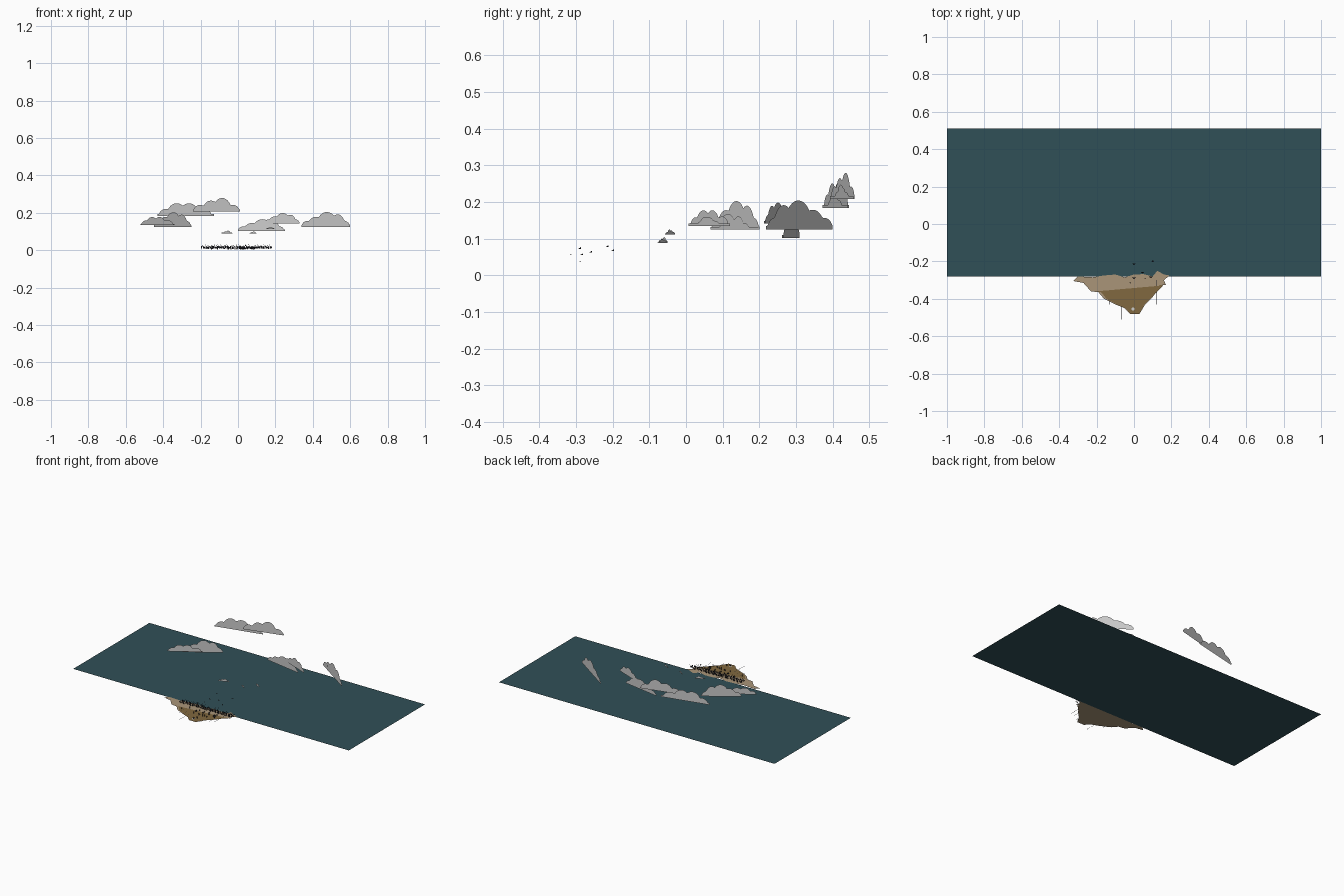
import bpy, math, random
from mathutils import Vector

if "Cube" in bpy.data.objects:
    bpy.data.objects.remove(bpy.data.objects["Cube"])

random.seed(4)


def mat(name, c):
    m = bpy.data.materials.new(name)
    m.diffuse_color = (*c, 1)
    m.use_nodes = True
    m.node_tree.nodes["Principled BSDF"].inputs["Base Color"].default_value = m.diffuse_color
    return m


WATER = mat("water", (0.03, 0.08, 0.095))
SAND = mat("sand", (0.40, 0.30, 0.19))
EARTH = mat("earth", (0.22, 0.14, 0.05))
DARK = mat("dark", (0.015, 0.015, 0.02))
WHITE = mat("white", (0.8, 0.8, 0.8))


def mesh(name, verts, faces, material=None):
    me = bpy.data.meshes.new(name)
    me.from_pydata(verts, [], faces)
    ob = bpy.data.objects.new(name, me)
    bpy.context.collection.objects.link(ob)
    if material:
        me.materials.append(material)
    return ob


def outline(name, pts, z, material):
    return mesh(name, [(x, y, z) for x, y in pts], [range(len(pts))], material)


# water and shore
outline("water", [(-1, -.28), (1, -.28), (1, .51), (-1, .51)], 0, WATER)
shore = [(-.325, -.305), (-.27, -.315), (-.23, -.36), (-.19, -.365), (-.16, -.40), (-.10, -.43),
         (-.05, -.45), (-.02, -.48), (.03, -.48), (.06, -.43), (.10, -.39), (.13, -.35),
         (.15, -.325), (.17, -.325), (.16, -.30), (.19, -.275), (.16, -.27), (.125, -.25),
         (.10, -.28), (.05, -.268), (0, -.27), (-.05, -.285), (-.10, -.27), (-.16, -.275),
         (-.22, -.285), (-.30, -.28)]
outline("sand", shore, .003, SAND)
outline("earth", [(max(-.2, x * .92), min(y, -.32 + .012 * math.sin(x * 60))) for x, y in shore[2:14]],
        .004, EARTH)

# dead stalks lying flat past the land edge
for i, (x, y0, y1) in enumerate([(-.13, -.38, -.43), (-.07, -.40, -.51), (.09, -.34, -.43),
                                 (.12, -.30, -.43), (-.10, -.38, -.43), (.05, -.40, -.47)]):
    outline(f"stalk_{i}", [(x, y1), (x + .002, y1), (x + .002, y0), (x, y0)], .004, DARK)


# flat clouds: scalloped top edge over a straight base, in overlapping layers
def cloud(name, a, b, z, humps):
    a, b = Vector(a), Vector(b)
    n = Vector((b.y - a.y, a.x - b.x)).normalized()
    for k, layer in enumerate((humps, [(c + (.16 if c < .5 else -.16), w * .75, h * .55) for c, w, h in humps])):
        top = []
        steps = 48
        for i in range(steps + 1):
            t = i / steps
            h = max([.03] + [hh * math.sqrt(max(0, 1 - ((t - c) / w) ** 2)) for c, w, hh in layer])
            top.append((t, h))
        length = (b - a).length
        verts = []
        for t, h in top:
            p = a.lerp(b, t) + n * k * .003
            verts += [(p.x, p.y, z), (p.x, p.y, z + h * length)]
        faces = [(2 * i, 2 * i + 2, 2 * i + 3, 2 * i + 1) for i in range(steps)]
        mesh(f"{name}_{k}", verts, faces)


WIDE = [(.12, .12, .10), (.30, .18, .17), (.52, .22, .25), (.74, .16, .21), (.88, .11, .10)]
LEFT = [(.15, .13, .11), (.34, .18, .20), (.56, .18, .20), (.80, .16, .12)]
RIGHT = [(.15, .14, .12), (.38, .18, .20), (.62, .20, .25), (.85, .14, .12)]
cloud("cloud_left_front", (-.52, .01), (-.34, .12), .135, LEFT)
cloud("cloud_left_back", (-.45, .07), (-.25, .20), .125, [(c, w, h * 1.3) for c, w, h in WIDE])
cloud("cloud_rear_low", (-.43, .375), (-.13, .445), .183, [(c, w, h * 1.1) for c, w, h in LEFT])
cloud("cloud_rear_high", (-.24, .395), (.01, .46), .208, [(c, w, h * 1.1) for c, w, h in RIGHT])
cloud("cloud_mid_low", (0, .31), (.25, .265), .102, WIDE)
cloud("cloud_mid_high", (.14, .29), (.33, .215), .142, [(c, w, h * 1.1) for c, w, h in WIDE])
cloud("cloud_right", (.34, .40), (.60, .22), .125, WIDE)
cloud("cloud_small_a", (-.09, -.075), (-.03, -.05), .088, RIGHT)
cloud("cloud_small_b", (.06, -.05), (.10, -.075), .088, RIGHT)
cloud("cloud_small_c", (.15, -.03), (.195, -.055), .112, RIGHT)


# tiny card figures, gathered into one mesh per group
def figures(name, spots, s, material, spear=True):
    verts, faces = [], []

    def quad(y, p):
        faces.append(range(len(verts), len(verts) + len(p)))
        verts.extend((x, y, z) for x, z in p)

    for x, y, z in spots:
        quad(y, [(x - .2 * s, z), (x + .2 * s, z), (x + .28 * s, z + .7 * s), (x - .28 * s, z + .7 * s)])
        quad(y, [(x + .13 * s * math.cos(a * math.pi / 3), z + .85 * s + .15 * s * math.sin(a * math.pi / 3))
                 for a in range(6)])
        if spear:
            quad(y + .001, [(x + .3 * s, z), (x + .36 * s, z), (x + .56 * s, z + 1.5 * s), (x + .5 * s, z + 1.5 * s)])
    mesh(name, verts, faces, material)


# two ranks on the beach, scattered figures and a leader
def rank(y, n, z):
    return [(-.195 + .37 * i / (n - 1), y + random.uniform(-.005, .005), z + random.uniform(0, .004))
            for i in range(n)]


figures("front_rank", rank(-.318, 30, .008), .014, DARK)
figures("back_rank", rank(-.295, 32, .006), .014, DARK)
figures("scattered", [(random.uniform(.01, .09), random.uniform(-.40, -.33), .004) for _ in range(16)]
        + [(random.uniform(-.15, 0), random.uniform(-.39, -.34), .004) for _ in range(10)], .011, DARK, False)
figures("leader", [(-.005, -.455, .004), (.012, -.44, .008)], .013, DARK)
outline("leader_disc", [(-.005 + .009 * math.cos(a * math.pi / 6), -.455 + .009 * math.sin(a * math.pi / 6))
                        for a in range(12)], .006, WHITE)

# birds: bent pair of wings
for i, (x, y, z) in enumerate([(0, -.29, .072), (.10, -.20, .066), (.09, -.285, .055), (0, -.215, .077),
                               (.045, -.26, .062), (-.02, -.315, .055), (.06, -.29, .036)]):
    r = .010 if i < 5 else .006
    mesh(f"bird_{i}", [(x, y - r * .4, z), (x, y + r * .4, z), (x - r, y + r * .3, z + r * .5),
                       (x + r, y + r * .3, z + r * .5)], [(0, 1, 2), (1, 0, 3)], DARK)
